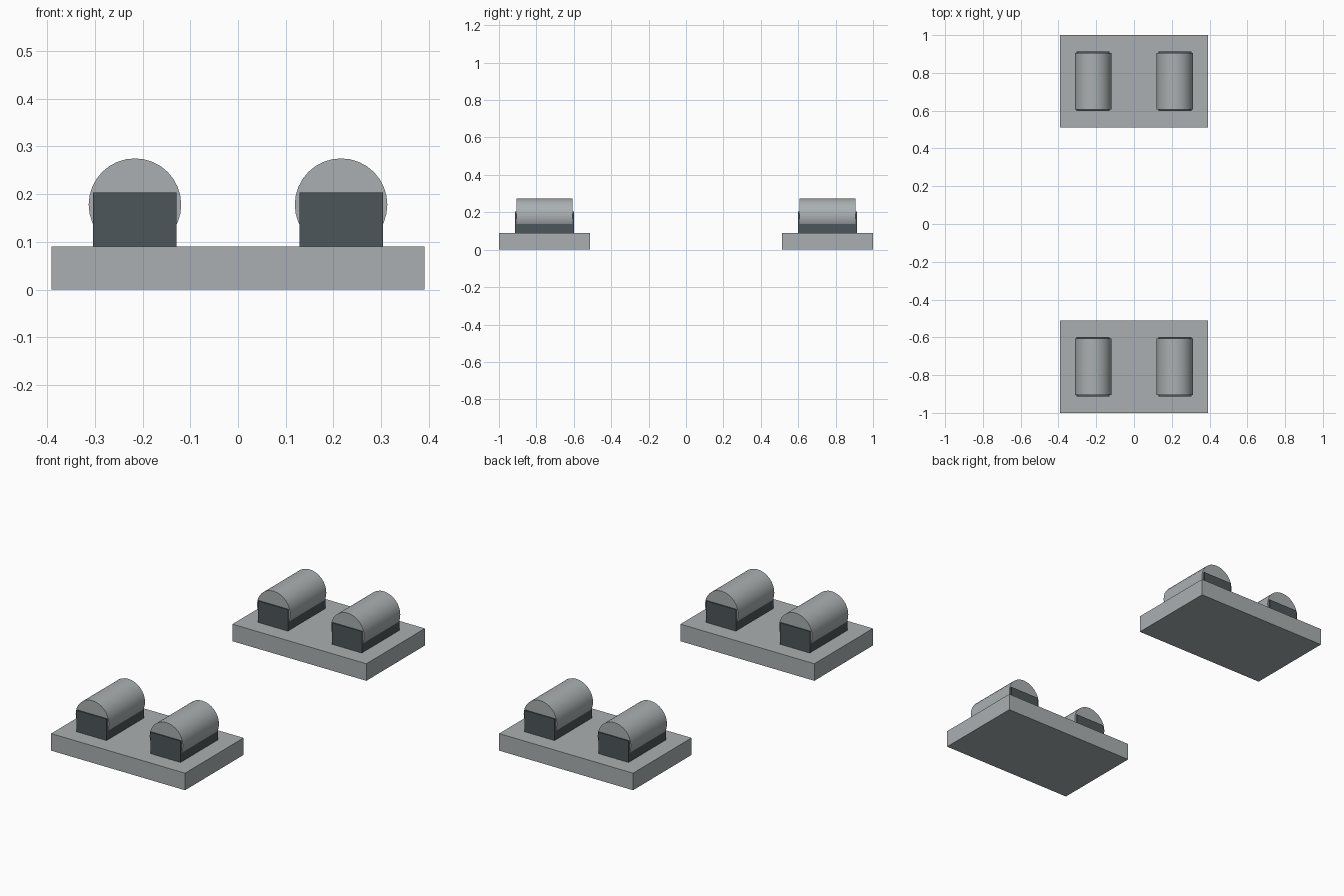
import bpy, math

cube = bpy.data.objects.get("Cube")
if cube:
    bpy.data.objects.remove(cube, do_unlink=True)


def material(name, rgb):
    mat = bpy.data.materials.new(name)
    mat.use_nodes = True
    mat.diffuse_color = (*rgb, 1)
    mat.node_tree.nodes["Principled BSDF"].inputs["Base Color"].default_value = (*rgb, 1)
    return mat


light_grey = material("light grey", (0.40, 0.43, 0.44))
dark_grey = material("dark grey", (0.075, 0.093, 0.103))


def box(name, center, size, mat):
    bpy.ops.mesh.primitive_cube_add(size=1, location=center)
    ob = bpy.context.object
    ob.name = name
    ob.scale = size
    bpy.ops.object.transform_apply(location=False, rotation=False, scale=True)
    ob.data.materials.append(mat)


def roller(name, center, radius, length, mat):
    bpy.ops.mesh.primitive_cylinder_add(vertices=32, radius=radius, depth=length,
                                        location=center, rotation=(math.pi / 2, 0, 0))
    ob = bpy.context.object
    ob.name = name
    ob.data.materials.append(mat)
    bpy.ops.object.shade_smooth_by_angle(angle=math.radians(30))


# Two identical stands, each with a base plate and a pair of rollers in blocks
for end, y in (("front", -0.756), ("back", 0.756)):
    box(f"{end}_base_plate", (0, y, 0.045), (0.782, 0.488, 0.09), light_grey)
    for side, x in (("right", -0.216), ("left", 0.216)):
        box(f"{end}_{side}_block", (x, y, 0.144), (0.175, 0.314, 0.118), dark_grey)
        roller(f"{end}_{side}_roller", (x, y, 0.178), 0.097, 0.301, light_grey)
